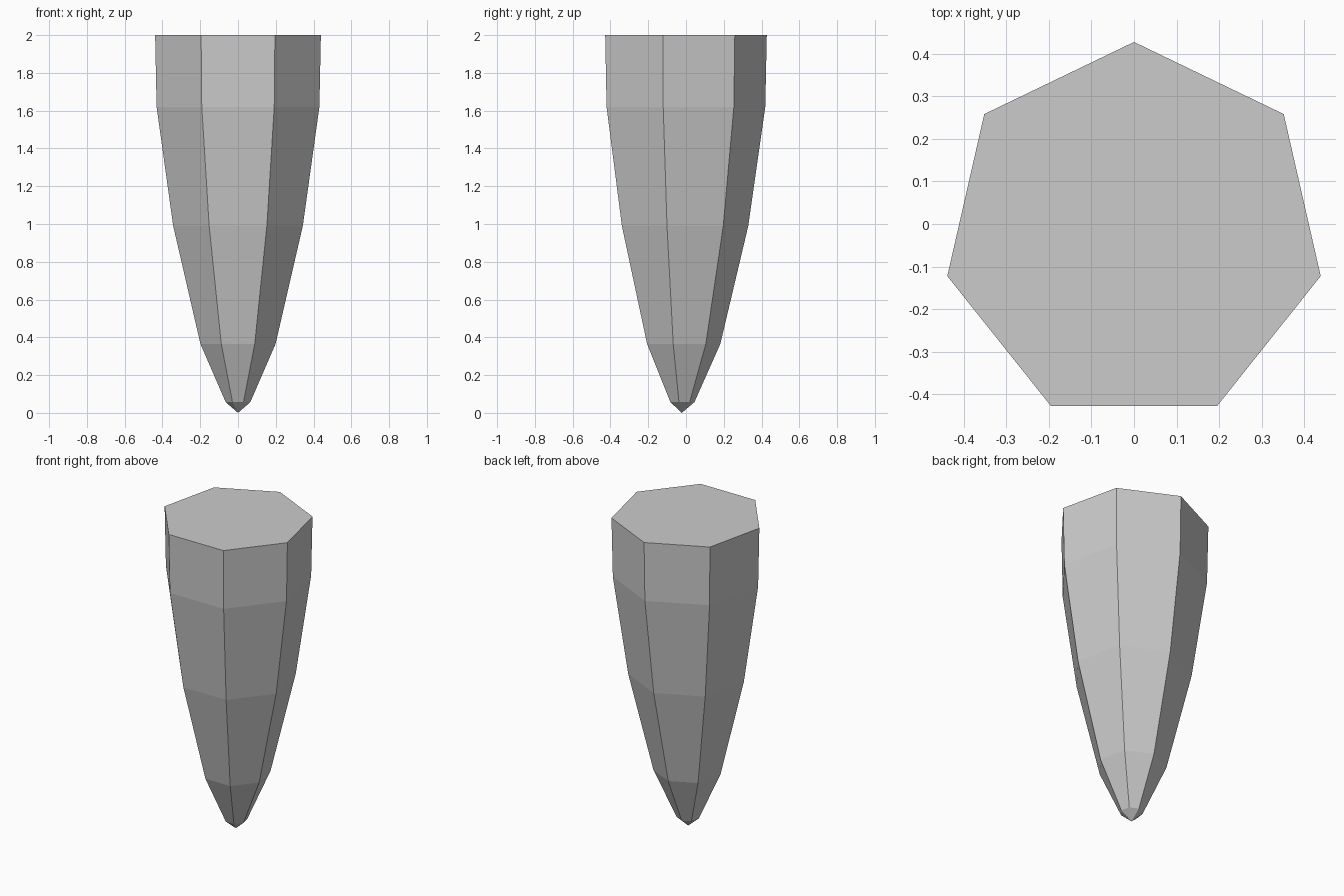
import bpy, bmesh
from math import sin, cos, tau

if "Cube" in bpy.data.objects:
    bpy.data.objects.remove(bpy.data.objects["Cube"])

SIDES = 7
CENTRE_Y = -0.0223
# (z, radius) from above the tip to the flat top
PROFILE = [(0.057, 0.067), (0.365, 0.204), (0.99, 0.352), (1.62, 0.442), (2.0, 0.45)]

bm = bmesh.new()

# Heptagonal rings, one corner pointing to the back
rings = []
for z, r in PROFILE:
    rings.append([bm.verts.new((r * sin(tau * i / SIDES),
                                CENTRE_Y + r * cos(tau * i / SIDES), z))
                  for i in range(SIDES)])

# Side facets
for low, high in zip(rings, rings[1:]):
    for i in range(SIDES):
        j = (i + 1) % SIDES
        bm.faces.new((low[i], low[j], high[j], high[i]))

# Pointed tip and flat top
tip = bm.verts.new((0, CENTRE_Y, 0))
for i in range(SIDES):
    bm.faces.new((tip, rings[0][(i + 1) % SIDES], rings[0][i]))
bm.faces.new(rings[-1])

bmesh.ops.recalc_face_normals(bm, faces=bm.faces[:])
mesh = bpy.data.meshes.new("tapered_spike")
bm.to_mesh(mesh)
bm.free()
bpy.context.collection.objects.link(bpy.data.objects.new("tapered_spike", mesh))
